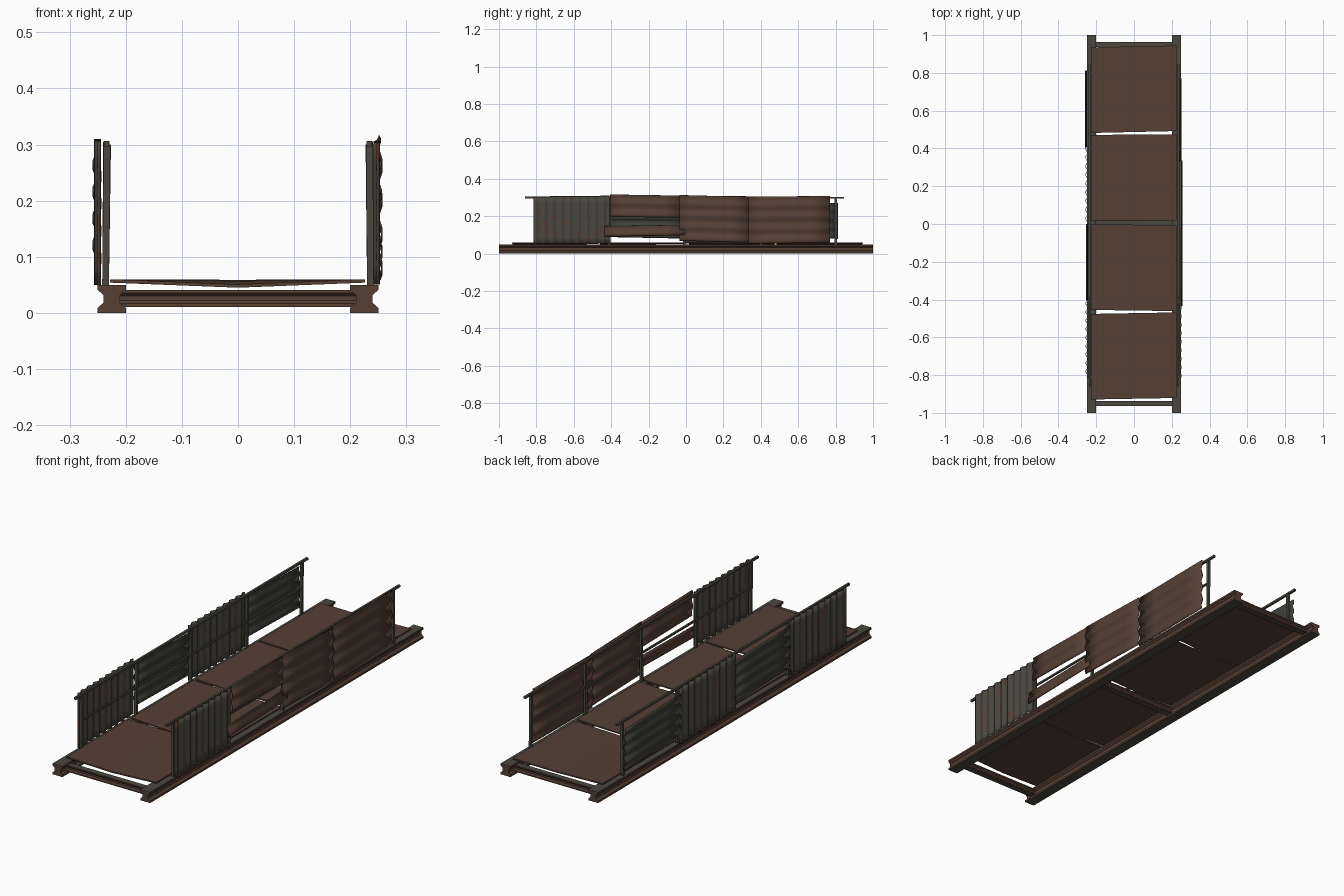
import bpy, bmesh, math, random

if "Cube" in bpy.data.objects:
    bpy.data.objects.remove(bpy.data.objects["Cube"])
random.seed(4)


def mat(name, r, g, b):
    m = bpy.data.materials.new(name)
    m.diffuse_color = (r, g, b, 1)
    m.use_nodes = True
    m.node_tree.nodes["Principled BSDF"].inputs["Base Color"].default_value = m.diffuse_color
    return m


BROWN = mat("rusty_brown", 0.093, 0.051, 0.035)
GREY = mat("weathered_grey", 0.068, 0.064, 0.048)
DARK = mat("dark_steel", 0.048, 0.048, 0.040)
RUST = mat("red_rust", 0.11, 0.042, 0.026)


def make(name, verts, faces, mats, rule=None):
    bm = bmesh.new()
    vs = [bm.verts.new(v) for v in verts]
    for f in faces:
        bm.faces.new([vs[i] for i in f])
    bmesh.ops.recalc_face_normals(bm, faces=bm.faces)
    bm.normal_update()
    if rule:
        for f in bm.faces:
            f.material_index = rule(f)
    me = bpy.data.meshes.new(name)
    bm.to_mesh(me)
    bm.free()
    for m in mats:
        me.materials.append(m)
    ob = bpy.data.objects.new(name, me)
    bpy.context.collection.objects.link(ob)
    return ob


def by_direction(f):
    return 1 if abs(f.normal.z) > 0.9 else 0


def i_beam(name, w, h, web, base, a, b, center, along_y):
    # I-shaped profile with sloped flanges, swept from a to b
    right = [(w, 0), (w, .18 * h), (web, .36 * h), (web, .64 * h), (w, .82 * h), (w, h)]
    prof = right + [(-u, v) for u, v in reversed(right)]
    n = len(prof)
    verts = []
    for t in (a, b):
        for u, v in prof:
            verts.append((center + u, t, base + v) if along_y else (t, center + u, base + v))
    faces = [(i, (i + 1) % n, n + (i + 1) % n, n + i) for i in range(n)]
    faces += [tuple(range(n)), tuple(range(2 * n - 1, n - 1, -1))]
    return make(name, verts, faces, [BROWN, GREY], by_direction)


def bar(name, p, q, s, m=GREY):
    # square bar, either upright or along y, ends free to lean
    up = abs(q[2] - p[2]) > abs(q[1] - p[1])
    verts = []
    for c in (p, q):
        for u, v in ((-s, -s), (s, -s), (s, s), (-s, s)):
            verts.append((c[0] + u, c[1] + v, c[2]) if up else (c[0] + u, c[1], c[2] + v))
    faces = [(0, 1, 2, 3), (7, 6, 5, 4)] + [(i, (i + 1) % 4, 4 + (i + 1) % 4, 4 + i) for i in range(4)]
    return make(name, verts, faces, [m])


def sheet(name, x, y0, y1, z0, z1, vertical, waves, amp, m, tilt=0.0, rust=0.0):
    # corrugated sheet: ridges upright (vertical) or lengthwise
    nu, nv = (waves * 6, 8) if vertical else (4, waves * 6)
    verts, faces = [], []
    for j in range(nv + 1):
        for i in range(nu + 1):
            s, t = i / nu, j / nv
            y, z = y0 + (y1 - y0) * s, z0 + (z1 - z0) * t
            phase = (s if vertical else t) * waves * math.tau
            verts.append((x + amp * math.sin(phase), y, z + tilt * (s - 0.5)))
    for j in range(nv):
        for i in range(nu):
            a = j * (nu + 1) + i
            faces.append((a, a + 1, a + nu + 2, a + nu + 1))
    ob = make(name, verts, faces, [m, RUST], lambda f: int(random.random() < rust))
    sol = ob.modifiers.new("thickness", 'SOLIDIFY')
    sol.thickness, sol.offset = 0.003, 0
    bpy.ops.object.select_all(action='DESELECT')
    bpy.context.view_layer.objects.active = ob
    ob.select_set(True)
    bpy.ops.object.shade_smooth_by_angle(angle=math.radians(45))
    return ob


# main girders and cross beams
for side, tag in ((-1, "left"), (1, "right")):
    i_beam(tag + "_girder", 0.025, 0.05, 0.015, 0, -1, 1, side * 0.225, True)
for y, tag in ((-0.95, "front"), (0.005, "middle"), (0.95, "back")):
    i_beam(tag + "_cross_beam", 0.014, 0.03, 0.008, 0.011, -0.212, 0.212, y, False)

# sagging deck plates, a little crooked
plates = [(-0.925, -0.472, 0.008, 0.003), (-0.458, -0.004, -0.006, 0.001),
          (0.017, 0.473, 0.002, 0.006), (0.487, 0.940, 0.010, 0.004)]
for k, (y0, y1, skew, back_sag) in enumerate(plates):
    verts = []
    for dz in (0, -0.006):
        for y, sag in ((y0, 0.009), (y1, back_sag)):
            for x in (-0.228, 0.0, 0.226):
                verts.append((x, y + skew * x / 0.45, 0.060 + dz - (sag if x == 0 else 0)))
    faces = [(0, 1, 4, 3), (1, 2, 5, 4), (9, 10, 7, 6), (10, 11, 8, 7)]
    faces += [(a, b, b + 6, a + 6) for a, b in ((0, 1), (1, 2), (2, 5), (5, 4), (4, 3), (3, 0))]
    make("deck_plate_%d" % (k + 1), verts, faces, [BROWN])

# railing posts, top rails and middle rails
for side, tag in ((-1, "left"), (1, "right")):
    for k, y in enumerate((-0.81, -0.41, -0.01, 0.4, 0.8)):
        lean = random.uniform(-0.003, 0.003)
        bar("%s_post_%d" % (tag, k + 1), (side * 0.236, y, 0.05), (side * (0.235 + lean), y, 0.30), 0.006)
    bar(tag + "_top_rail", (side * 0.234, -0.86, 0.301), (side * 0.236, 0.845, 0.299), 0.005)
    bar(tag + "_middle_rail", (side * 0.236, -0.81, 0.18), (side * 0.236, 0.80, 0.178), 0.004)

# right side panels
sheet("right_corrugated_panel", 0.247, -0.815, -0.41, 0.052, 0.305, True, 9, 0.005, GREY, 0.003, 0.05)
sheet("right_upper_board", 0.252, -0.405, -0.03, 0.195, 0.313, False, 2, 0.004, BROWN, -0.006)
sheet("right_lower_board", 0.253, -0.435, -0.005, 0.095, 0.150, False, 1, 0.004, BROWN, 0.008)
sheet("right_middle_panel", 0.253, -0.035, 0.335, 0.064, 0.308, False, 4, 0.004, BROWN, -0.010)
sheet("right_back_panel", 0.247, 0.333, 0.77, 0.056, 0.306, False, 4, 0.004, BROWN, 0.004)

# left side panels
sheet("left_front_corrugated_panel", -0.250, -0.815, -0.41, 0.052, 0.308, True, 9, 0.005, GREY, 0.004, 0.05)
sheet("left_front_plain_panel", -0.248, -0.405, 0.0, 0.085, 0.280, False, 4, 0.004, DARK, -0.008)
sheet("left_back_corrugated_panel", -0.251, -0.005, 0.41, 0.052, 0.308, True, 9, 0.005, GREY, -0.004, 0.05)
sheet("left_back_plain_panel", -0.254, 0.405, 0.812, 0.085, 0.275, False, 4, 0.004, DARK, -0.010)
